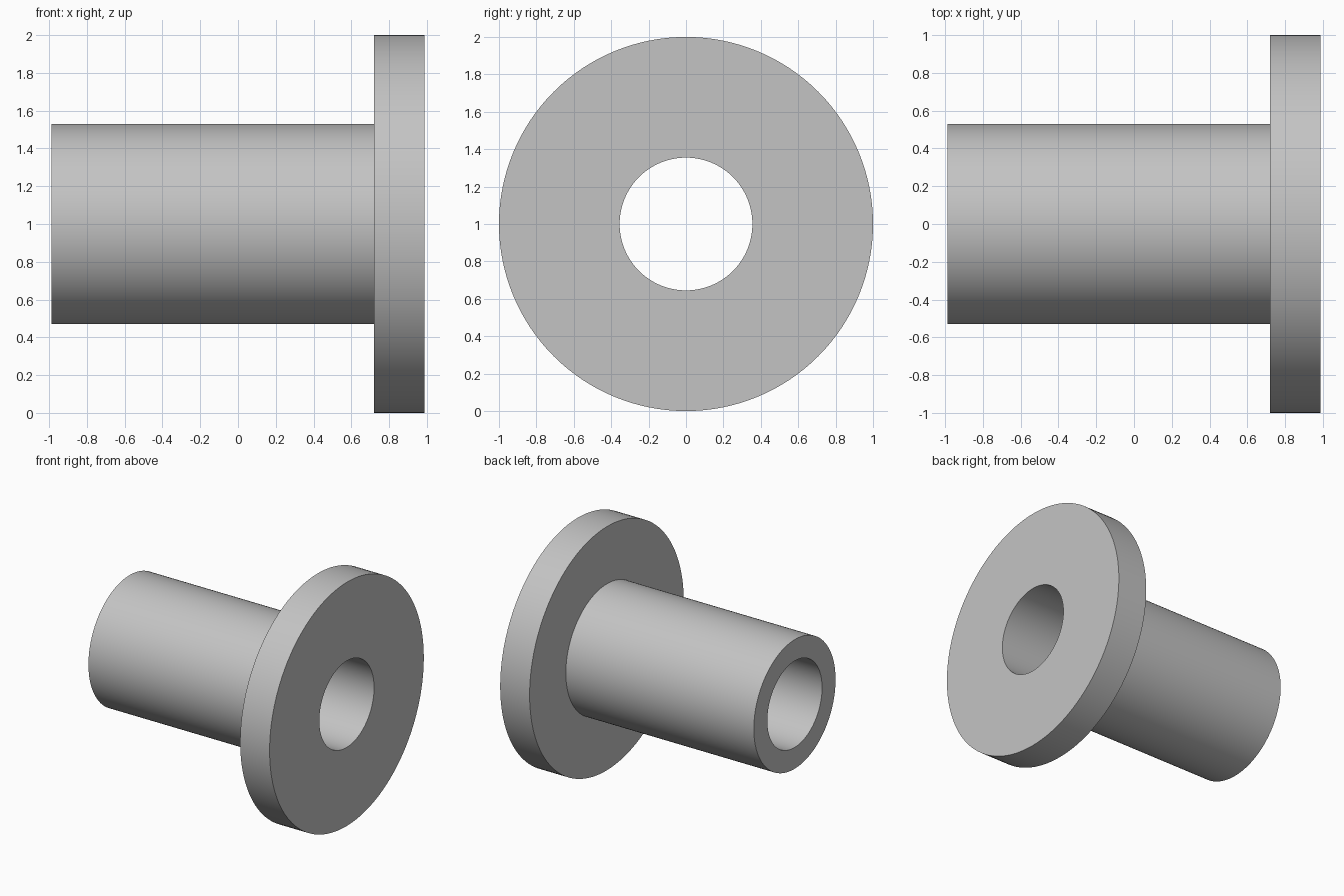
import bpy
import bmesh
import math
from mathutils import Vector

cube = bpy.data.objects.get("Cube")
if cube:
    bpy.data.objects.remove(cube, do_unlink=True)

# Dimensions
BORE, TUBE, FLANGE = 0.355, 0.53, 1.0
END, SHOULDER = 0.987, 0.72
SEGMENTS = 128

# Plain grey material
grey = bpy.data.materials.new("plain_grey")
grey.use_nodes = True
colour = (0.55, 0.55, 0.55, 1)
grey.diffuse_color = colour
grey.node_tree.nodes["Principled BSDF"].inputs["Base Color"].default_value = colour

# Closed wall section (x, radius), spun around the x axis
section = [(-END, BORE), (-END, TUBE), (SHOULDER, TUBE),
           (SHOULDER, FLANGE), (END, FLANGE), (END, BORE)]
bm = bmesh.new()
verts = [bm.verts.new((x, 0, r)) for x, r in section]
edges = [bm.edges.new((a, b)) for a, b in zip(verts, verts[1:] + verts[:1])]
bmesh.ops.spin(bm, geom=verts + edges, cent=Vector(), axis=Vector((1, 0, 0)),
               angle=math.tau, steps=SEGMENTS, use_merge=True)
bmesh.ops.remove_doubles(bm, verts=bm.verts, dist=0.0001)
bmesh.ops.recalc_face_normals(bm, faces=bm.faces)

# Flanged sleeve, resting on the flange rim
mesh = bpy.data.meshes.new("flanged_sleeve")
bm.to_mesh(mesh)
bm.free()
mesh.materials.append(grey)
sleeve = bpy.data.objects.new("flanged_sleeve", mesh)
sleeve.location.z = FLANGE
bpy.context.collection.objects.link(sleeve)

# Smooth curved walls, crisp rims
bpy.context.view_layer.objects.active = sleeve
sleeve.select_set(True)
bpy.ops.object.shade_smooth_by_angle(angle=math.radians(30))
